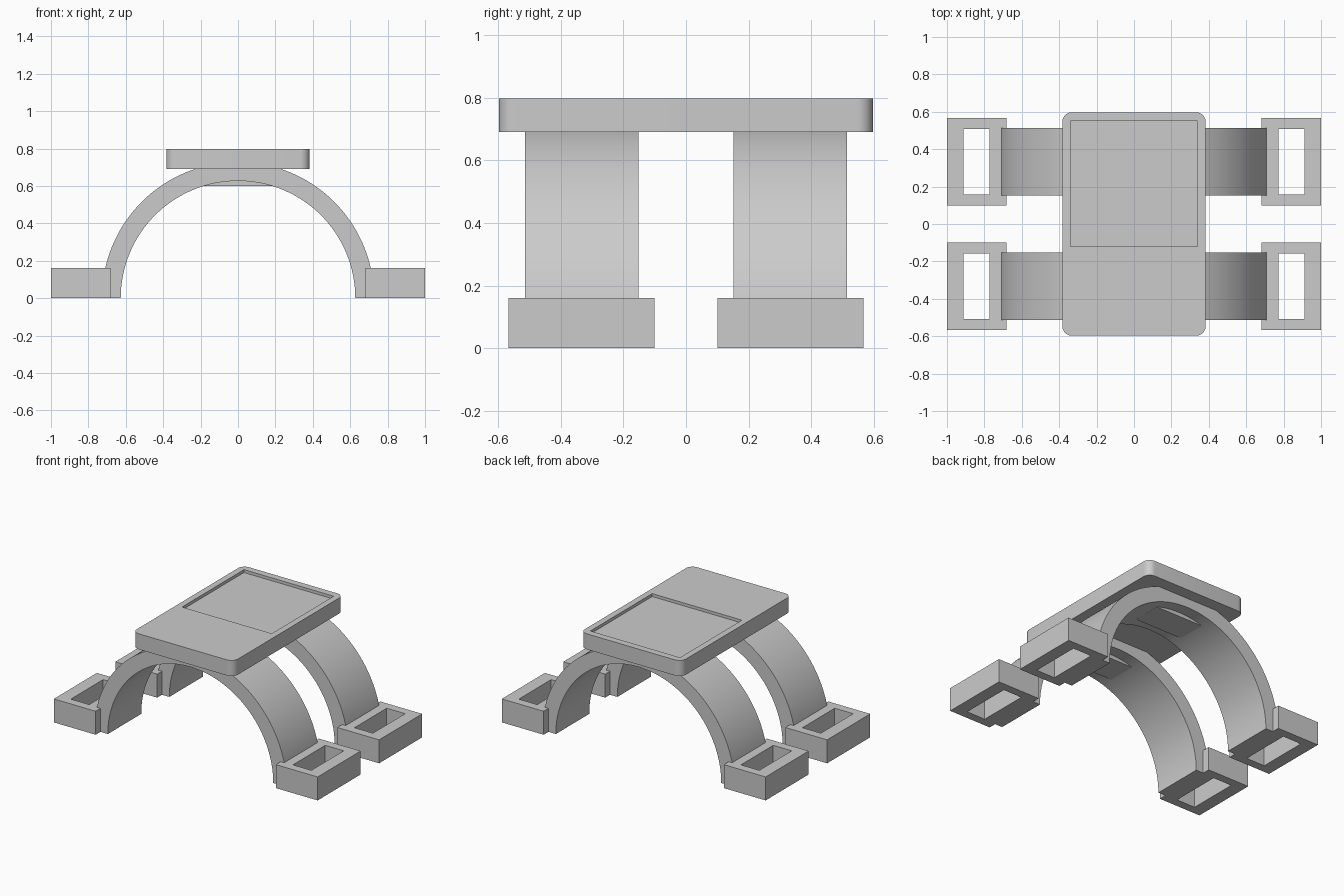
import bpy, bmesh, math

cube = bpy.data.objects.get("Cube")
if cube:
    bpy.data.objects.remove(cube, do_unlink=True)

GREY = (0.6, 0.6, 0.6, 1)
mat = bpy.data.materials.new("plain_grey")
mat.use_nodes = True
mat.diffuse_color = GREY
mat.node_tree.nodes["Principled BSDF"].inputs["Base Color"].default_value = GREY


def finish(name, bm):
    bmesh.ops.recalc_face_normals(bm, faces=bm.faces)
    mesh = bpy.data.meshes.new(name)
    bm.to_mesh(mesh)
    bm.free()
    mesh.materials.append(mat)
    obj = bpy.data.objects.new(name, mesh)
    bpy.context.collection.objects.link(obj)
    return obj


def activate(obj):
    bpy.ops.object.select_all(action='DESELECT')
    obj.select_set(True)
    bpy.context.view_layer.objects.active = obj


def box(name, x, y, z, corner=0):
    """Box from (low, high) ranges, with optional rounded upright edges."""
    bm = bmesh.new()
    bmesh.ops.create_cube(bm, size=1)
    for v in bm.verts:
        v.co = [r[0] + (c + 0.5) * (r[1] - r[0]) for r, c in zip((x, y, z), v.co)]
    if corner:
        upright = [e for e in bm.edges
                   if abs(e.verts[0].co.z - e.verts[1].co.z) > 0.01]
        bmesh.ops.bevel(bm, geom=upright, offset=corner, segments=8,
                        profile=0.5, affect='EDGES')
    return finish(name, bm)


def cut(obj, cutter):
    cutter.hide_render = True
    mod = obj.modifiers.new("cut", 'BOOLEAN')
    mod.operation = 'DIFFERENCE'
    mod.solver = 'EXACT'
    mod.object = cutter
    activate(obj)
    bpy.ops.object.modifier_apply(modifier=mod.name)
    bpy.data.objects.remove(cutter, do_unlink=True)


def smooth(obj):
    activate(obj)
    bpy.ops.object.shade_smooth_by_angle(angle=math.radians(30))


def arch(name, y0, y1, inner=0.627, outer=0.728, steps=64):
    """Half ring standing on the ground, extruded along y."""
    bm = bmesh.new()
    angles = [math.pi * i / steps for i in range(steps + 1)]
    rings = [[bm.verts.new((r * math.cos(a), y, r * math.sin(a)))
              for r, y in ((inner, y0), (outer, y0), (outer, y1), (inner, y1))]
             for a in angles]
    for a, b in zip(rings, rings[1:]):
        for k in range(4):
            n = (k + 1) % 4
            bm.faces.new((a[k], a[n], b[n], b[k]))
    bm.faces.new(rings[0])
    bm.faces.new(rings[-1])
    return finish(name, bm)


# Top plate with rounded corners and a shallow recess toward the back
plate = box("top_plate", (-0.383, 0.383), (-0.597, 0.597), (0.69, 0.797), 0.05)
cut(plate, box("recess_cutter", (-0.34, 0.34), (-0.12, 0.55), (0.777, 0.9)))
smooth(plate)

for end, side in (("front", -1), ("back", 1)):
    mid = side * 0.333

    # Arched legs with a flat pad under the crown
    smooth(arch(end + "_arch", mid - 0.181, mid + 0.181))
    box(end + "_crown_pad", (-0.18, 0.18), (mid - 0.1, mid + 0.1), (0.6, 0.65))

    # Slotted feet, left and right
    for hand, s in (("right", -1), ("left", 1)):
        foot = box(f"{end}_{hand}_foot", sorted((s * 0.683, s)),
                   (mid - 0.233, mid + 0.233), (0, 0.161))
        cut(foot, box("slot_cutter", sorted((s * 0.772, s * 0.912)),
                      (mid - 0.175, mid + 0.175), (-0.1, 0.3)))
